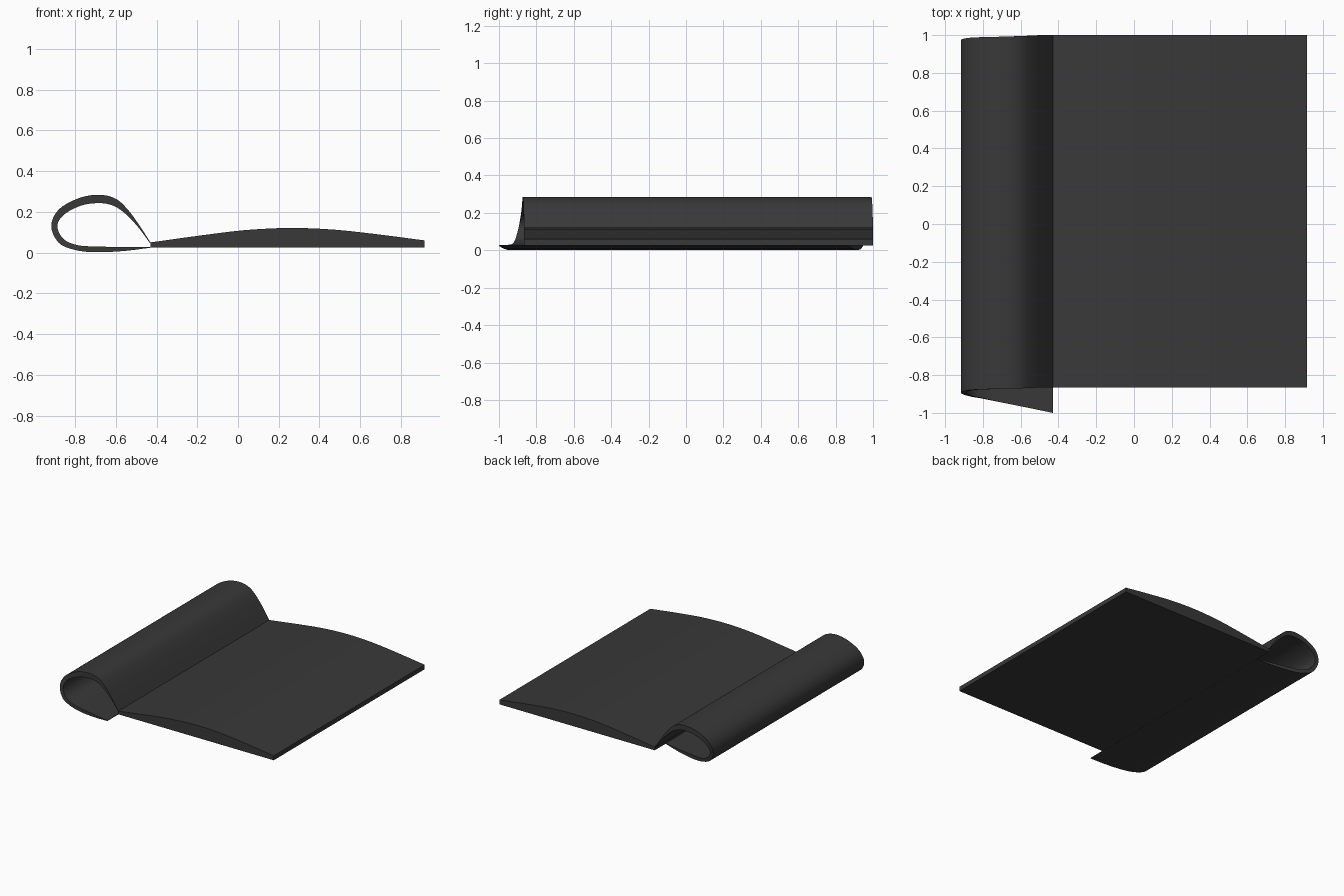
import bpy, bmesh
from mathutils import Vector

if "Cube" in bpy.data.objects:
    bpy.data.objects.remove(bpy.data.objects["Cube"])

dark = bpy.data.materials.new("dark_paper")
dark.diffuse_color = (0.04, 0.04, 0.04, 1)
dark.use_nodes = True
dark.node_tree.nodes["Principled BSDF"].inputs["Base Color"].default_value = dark.diffuse_color


def spline(pts, n=5):
    """Catmull-Rom curve through the points."""
    p = [Vector(q) for q in pts]
    p = [2 * p[0] - p[1]] + p + [2 * p[-1] - p[-2]]
    out = []
    for i in range(1, len(p) - 2):
        a, b, c, d = p[i - 1:i + 3]
        for k in range(n):
            t = k / n
            out.append(0.5 * (2 * b + (c - a) * t + (2 * a - 5 * b + 4 * c - d) * t * t
                              + (3 * b - a - 3 * c + d) * t ** 3))
    return out + [p[-2]]


def sheet(name, upper, lower):
    """Solid between two matching (x, z, y shift) curves, run front to back."""
    bm = bmesh.new()
    rows = [[bm.verts.new((v.x, y - v.z, v.y)) for v in curve]
            for curve in (upper, lower) for y in (-0.865, 1.0)]
    uf, ub, lf, lb = rows
    for a, b in ((uf, ub), (ub, lb), (lb, lf), (lf, uf)):
        for i in range(len(a) - 1):
            bm.faces.new((a[i], a[i + 1], b[i + 1], b[i]))
    for i in (0, -1):
        bm.faces.new((uf[i], ub[i], lb[i], lf[i]))
    bmesh.ops.recalc_face_normals(bm, faces=bm.faces)
    me = bpy.data.meshes.new(name)
    bm.to_mesh(me)
    bm.free()
    me.materials.append(dark)
    ob = bpy.data.objects.new(name, me)
    bpy.context.collection.objects.link(ob)
    bpy.context.view_layer.objects.active = ob
    ob.select_set(True)
    bpy.ops.object.shade_smooth_by_angle(angle=0.6)
    ob.select_set(False)


# flat stack of pages with a gently arched top
top = spline([(-0.43, 0.05, 0), (-0.2, 0.082, 0), (0.03, 0.11, 0), (0.25, 0.121, 0),
              (0.47, 0.113, 0), (0.7, 0.088, 0), (0.915, 0.06, 0)], 3)
sheet("page_stack", top, [Vector((v.x, 0.025, 0)) for v in top])

# pages rolled back under the spine, skewed towards the front as they curl
outer = [(-0.43, 0.05, 0), (-0.485, 0.135, 0), (-0.54, 0.21, 0.003), (-0.6, 0.264, 0.005),
         (-0.68, 0.284, 0.008), (-0.78, 0.268, 0.01), (-0.88, 0.212, 0.015),
         (-0.917, 0.13, 0.028), (-0.88, 0.048, 0.045), (-0.8, 0.013, 0.06),
         (-0.7, 0.002, 0.08), (-0.56, 0.008, 0.108), (-0.43, 0.024, 0.135)]
inner = [(-0.432, 0.046, 0), (-0.492, 0.127, 0), (-0.556, 0.193, 0.003), (-0.612, 0.23, 0.005),
         (-0.68, 0.243, 0.008), (-0.77, 0.231, 0.01), (-0.855, 0.186, 0.015),
         (-0.887, 0.13, 0.028), (-0.857, 0.067, 0.045), (-0.79, 0.037, 0.06),
         (-0.7, 0.03, 0.08), (-0.56, 0.028, 0.108), (-0.43, 0.028, 0.135)]
sheet("rolled_pages", spline(outer), spline(inner))
